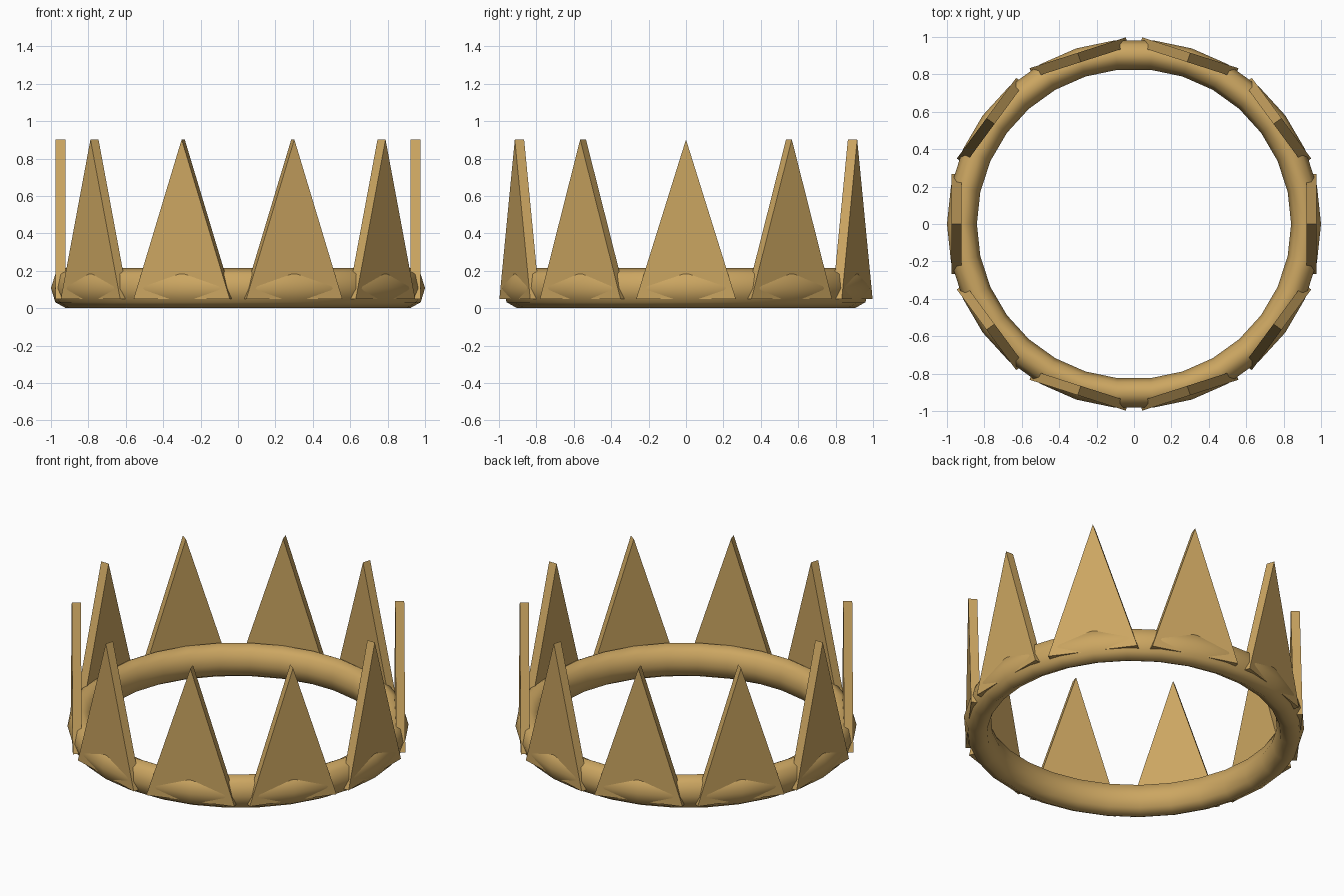
import bpy, bmesh, math

if "Cube" in bpy.data.objects:
    bpy.data.objects.remove(bpy.data.objects["Cube"])

Y_SCALE = 0.987          # the crown is very slightly narrower front to back
gold = bpy.data.materials.new("gold")
gold.diffuse_color = (0.60, 0.38, 0.12, 1)
gold.use_nodes = True
gold.node_tree.nodes["Principled BSDF"].inputs["Base Color"].default_value = gold.diffuse_color


def add_object(name, bm, smooth=False):
    bmesh.ops.recalc_face_normals(bm, faces=bm.faces)
    for f in bm.faces:
        f.smooth = smooth
    mesh = bpy.data.meshes.new(name)
    bm.to_mesh(mesh)
    bm.free()
    mesh.materials.append(gold)
    obj = bpy.data.objects.new(name, mesh)
    bpy.context.collection.objects.link(obj)
    return obj


# Base ring: a smooth band with an eight-sided, slightly tall cross-section
MAJOR, MINOR = 30, 8
bm = bmesh.new()
rings = []
for i in range(MAJOR):
    a = 2 * math.pi * i / MAJOR
    loop = []
    for j in range(MINOR):
        b = 2 * math.pi * j / MINOR
        r = 0.92 + 0.08 * math.cos(b)
        loop.append(bm.verts.new((r * math.cos(a), r * math.sin(a) * Y_SCALE,
                                  0.107 + 0.107 * math.sin(b))))
    rings.append(loop)
for i in range(MAJOR):
    p, q = rings[i], rings[(i + 1) % MAJOR]
    for j in range(MINOR):
        k = (j + 1) % MINOR
        bm.faces.new((p[j], q[j], q[k], p[k]))
add_object("base_ring", bm, smooth=True)

# Spikes: ten flat triangular plates standing around the ring
for n in range(10):
    a = 2 * math.pi * n / 10
    c, s = math.cos(a), math.sin(a)
    bm = bmesh.new()
    sides = []
    for r in (0.922, 0.975):
        sides.append([bm.verts.new((r * c - t * s, (r * s + t * c) * Y_SCALE, z))
                      for t, z in ((-0.27, 0.05), (0.27, 0.05), (0, 0.902))])
    inner, outer = sides
    bm.faces.new(inner)
    bm.faces.new(outer)
    for j in range(3):
        k = (j + 1) % 3
        bm.faces.new((inner[j], inner[k], outer[k], outer[j]))
    add_object(f"spike_{n + 1}", bm)
